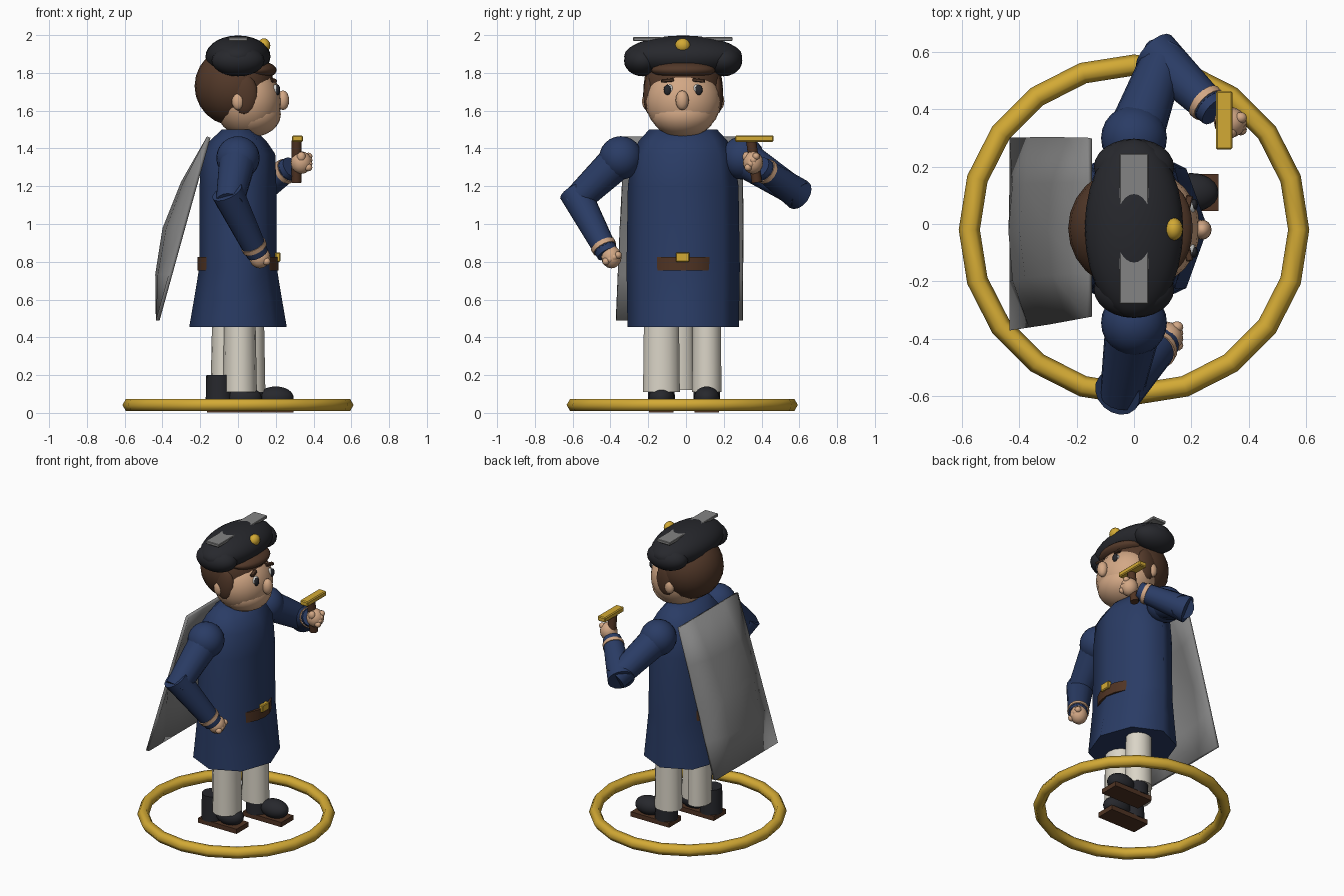
import bpy, bmesh, math
from mathutils import Vector

cube = bpy.data.objects.get("Cube")
if cube:
    bpy.data.objects.remove(cube)


def material(name, rgb):
    m = bpy.data.materials.new(name)
    m.use_nodes = True
    m.diffuse_color = (*rgb, 1)
    m.node_tree.nodes["Principled BSDF"].inputs["Base Color"].default_value = (*rgb, 1)
    return m


NAVY = material("navy cloth", (.023, .045, .13))
SKIN = material("skin", (.65, .39, .235))
HAIR = material("brown hair", (.085, .04, .022))
LEATHER = material("brown leather", (.08, .034, .017))
GOLD = material("gold", (.65, .4, .035))
CREAM = material("cream cloth", (.7, .66, .57))
BLACK = material("black felt", (.02, .021, .026))
GREY = material("grey", (.23, .23, .23))
WHITE = material("eye white", (.75, .75, .72))
CY = -.015  # centre line of the figure


def finish(ob, name, mat, smooth=40):
    ob.name = name
    ob.data.materials.append(mat)
    bpy.ops.object.select_all(action='DESELECT')
    ob.select_set(True)
    bpy.context.view_layer.objects.active = ob
    if smooth:
        bpy.ops.object.shade_smooth_by_angle(angle=math.radians(smooth))
    return ob


def ball(name, mat, loc, size, seg=24):
    bpy.ops.mesh.primitive_uv_sphere_add(segments=seg, ring_count=seg // 2, radius=1, location=loc)
    ob = bpy.context.object
    ob.scale = size
    return finish(ob, name, mat)


def box(name, mat, loc, size, bevel=0):
    bpy.ops.mesh.primitive_cube_add(size=1, location=loc)
    ob = bpy.context.object
    ob.scale = size
    bpy.ops.object.transform_apply(location=False, rotation=False, scale=True)
    if bevel:
        ob.modifiers.new("bevel", 'BEVEL').width = bevel
    return finish(ob, name, mat, 0)


def limb(name, mat, a, b, r1, r2, seg=16):
    a, b = Vector(a), Vector(b)
    bpy.ops.mesh.primitive_cone_add(vertices=seg, radius1=r1, radius2=r2, depth=(b - a).length,
                                    location=(a + b) / 2)
    ob = bpy.context.object
    ob.rotation_euler = (b - a).to_track_quat('Z', 'Y').to_euler()
    return finish(ob, name, mat)


def loft(name, mat, rings, seg, centre=(0, CY)):
    """Stack ovals given as (z, x radius, y radius)."""
    bm = bmesh.new()
    loops = []
    for z, rx, ry in rings:
        angles = [math.tau * i / seg for i in range(seg)]
        loops.append([bm.verts.new((centre[0] + rx * math.cos(a), centre[1] + ry * math.sin(a), z))
                      for a in angles])
    for lo, hi in zip(loops, loops[1:]):
        for i in range(seg):
            j = (i + 1) % seg
            bm.faces.new((lo[i], lo[j], hi[j], hi[i]))
    bm.faces.new(loops[0][::-1])
    bm.faces.new(loops[-1])
    me = bpy.data.meshes.new(name)
    bm.to_mesh(me)
    bm.free()
    ob = bpy.data.objects.new(name, me)
    bpy.context.collection.objects.link(ob)
    return finish(ob, name, mat, 65)


# Base ring
bpy.ops.mesh.primitive_torus_add(major_segments=20, minor_segments=6, major_radius=.575,
                                 minor_radius=.037, location=(0, -.02, .042))
finish(bpy.context.object, "base_ring", GOLD, 90)

# Eight-sided coat, belt and buckle
loft("coat", NAVY, [(.455, .258, .295), (.6, .233, .297), (.77, .205, .3), (1.2, .203, .293),
                    (1.37, .197, .27), (1.44, .15, .235), (1.5, .085, .18)], 8)
loft("belt", LEATHER, [(.755, .214, .222), (.825, .214, .222)], 20)
box("buckle", GOLD, (.21, -.018, .825), (.03, .072, .05), .005)

# Legs and shoes: the left foot steps forward
for side, y, x, leg_x, rx, ry in (("left", .11, .15, .055, .09, .08),
                                  ("right", -.13, -.02, .01, .09, .1)):
    loft(side + "_trouser_leg", CREAM, [(.11, rx, ry), (.5, rx * .92, ry * .95)], 14, (leg_x, y))
    box(side + "_sole", LEATHER, (x, y, .018), (.29, .13, .032))
    ball(side + "_shoe_toe", BLACK, (x + .05, y, .08), (.095, .068, .06))
    limb(side + "_boot_shaft", BLACK, (x - .08, y, .03), (x - .08, y, .2), .072, .068)
loft("trouser_back_fold", CREAM, [(.12, .07, .09), (.5, .062, .085)], 14, (-.075, -.045))

# Head
ball("head", SKIN, (.05, CY, 1.65), (.18, .2, .19))
ball("jaw", SKIN, (.07, CY, 1.58), (.157, .17, .12))
ball("hair", HAIR, (-.02, CY, 1.73), (.21, .21, .21))
ball("fringe", HAIR, (.09, CY, 1.815), (.115, .17, .05))
ball("nose", SKIN, (.238, -.02, 1.655), (.033, .035, .052), 16)
for side, s in (("left", 1), ("right", -1)):
    y = CY + s * .083
    ball(side + "_sideburn", HAIR, (.035, CY + s * .178, 1.685), (.07, .034, .105), 16)
    ball(side + "_ear", SKIN, (.0, CY + s * .192, 1.65), (.033, .026, .046), 16)
    ball(side + "_eye", WHITE, (.196, y - s * .008, 1.71), (.02, .026, .03), 12)
    ball(side + "_pupil", BLACK, (.21, y, 1.71), (.013, .02, .028), 12)
    brow = box(side + "_brow", HAIR, (.187, y, 1.76), (.025, .065, .018), .004)
    brow.rotation_euler = (s * -.1, 0, s * -.25)
    # Drooping end of the cap
    ball(side + "_cap_lobe", BLACK, (0, CY + s * .213, 1.865), (.14, .1, .083))

# Cap with plate and badge
ball("cap", BLACK, (0, CY, 1.887), (.172, .313, .111), 28)
box("cap_plate", GREY, (0, -.017, 1.979), (.1, .525, .02), .003)
ball("cap_badge", GOLD, (.138, -.018, 1.945), (.033, .04, .038), 16)

# Arms, cuffs and hands
arms = (("right", (0, -.345, 1.35), (-.04, -.57, 1.135), (.09, -.43, .87), (.115, -.395, .825)),
        ("left", (0, .3, 1.35), (.1, .57, 1.175), (.26, .415, 1.285), (.335, .355, 1.325)))
for side, shoulder, elbow, wrist, hand in arms:
    S, E, W, H = map(Vector, (shoulder, elbow, wrist, hand))
    d = (W - E).normalized()
    ball(side + "_shoulder", NAVY, S, (.115, .115, .115))
    limb(side + "_upper_arm", NAVY, S, E + (E - S).normalized() * .04, .1, .074)
    limb(side + "_forearm", NAVY, E - d * .045, W + d * .005, .085, .062)
    limb(side + "_cuff_band", SKIN, W - d * .025, W, .069, .067)
    limb(side + "_cuff", NAVY, W, W + d * .035, .061, .058)
    ball(side + "_hand", SKIN, H, (.056, .054, .06), 16)
    across = d.cross(Vector((1, 0, 0))).normalized()
    for i in range(4):
        p = H + across * (i - 1.5) * .024 + Vector((.032, 0, 0)) + d * .008
        ball(f"{side}_finger_{i + 1}", SKIN, p, (.022, .02, .02), 12)
    ball(side + "_thumb", SKIN, H + Vector((.0, -.035, .03)), (.024, .022, .028), 12)

# Held handle with a cross bar
limb("held_handle", LEATHER, (.31, .375, 1.22), (.31, .345, 1.44), .027, .027, 12)
box("held_cross_bar", GOLD, (.315, .362, 1.452), (.058, .205, .034), .006)

# Back panel: a tilted sheet that bulges outwards
bm = bmesh.new()
n = 4
grid = []
for i in range(n + 1):
    u = i / n
    row = []
    for j in range(n + 1):
        v = j / n
        bulge = .1 * math.sin(math.pi * u) * math.sin(math.pi * v) ** .6 if 0 < j < n else 0
        low_y = -.325 - .045 * u
        row.append(bm.verts.new((-.155 - .27 * u - bulge, low_y + (.3 - low_y) * v,
                                 1.46 - .97 * u)))
    grid.append(row)
for i in range(n):
    for j in range(n):
        bm.faces.new((grid[i][j], grid[i][j + 1], grid[i + 1][j + 1], grid[i + 1][j]))
bmesh.ops.recalc_face_normals(bm, faces=bm.faces)
me = bpy.data.meshes.new("back_panel")
bm.to_mesh(me)
bm.free()
panel = bpy.data.objects.new("back_panel", me)
bpy.context.collection.objects.link(panel)
solid = panel.modifiers.new("thickness", 'SOLIDIFY')
solid.thickness = .02
solid.offset = 0
finish(panel, "back_panel", GREY)
